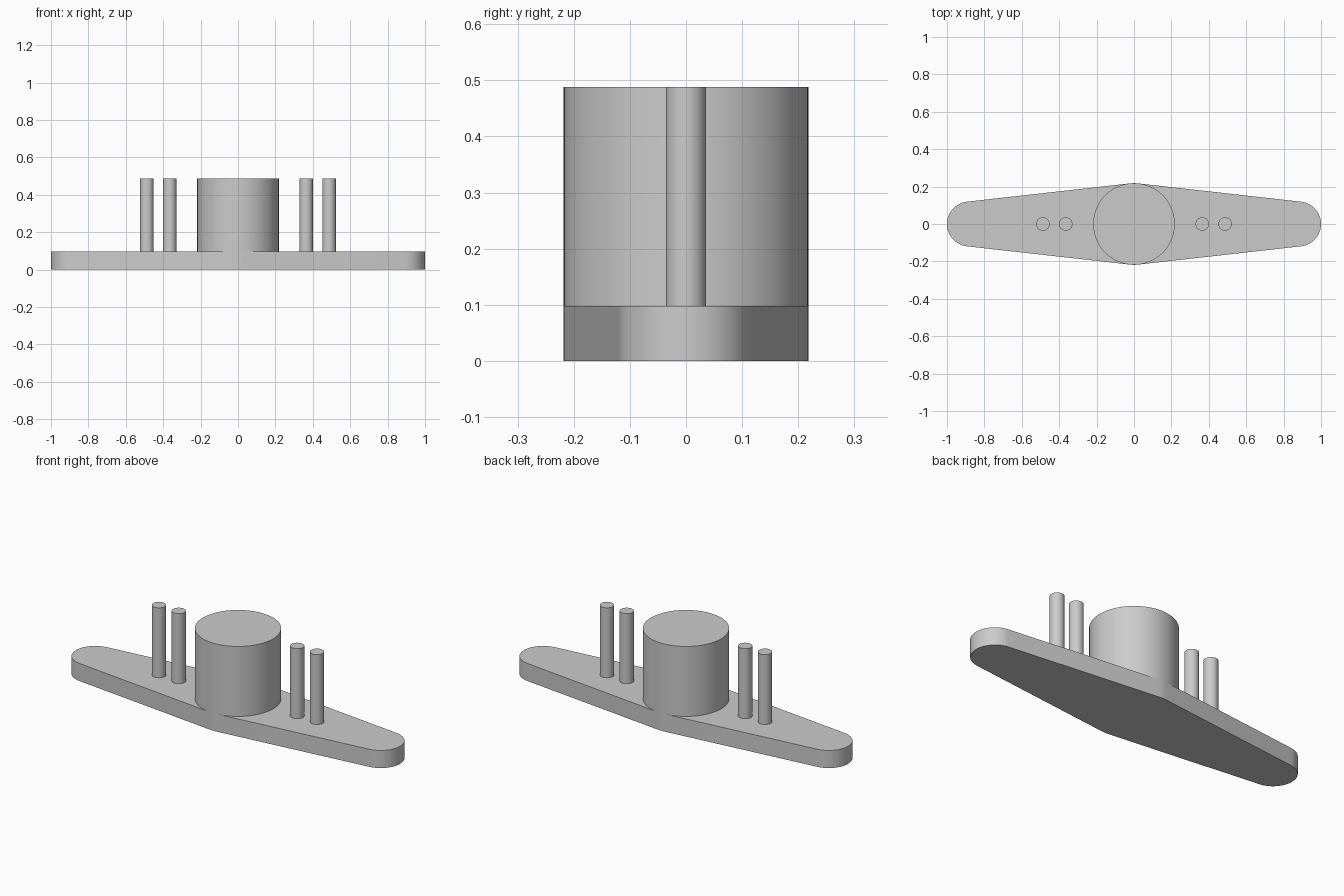
import bpy, bmesh, math

if "Cube" in bpy.data.objects:
    bpy.data.objects.remove(bpy.data.objects["Cube"])

PLATE_H, TOP = 0.098, 0.488
HUB_R, END_R, PIN_R = 0.218, 0.12, 0.036
END_X = 1 - END_R

grey = bpy.data.materials.new("plain grey")
grey.use_nodes = True
colour = (0.6, 0.6, 0.6, 1)
grey.diffuse_color = colour
grey.node_tree.nodes["Principled BSDF"].inputs["Base Color"].default_value = colour


def arc(cx, radius, start, end, steps):
    return [(cx + radius * math.cos(start + (end - start) * i / steps),
             radius * math.sin(start + (end - start) * i / steps))
            for i in range(steps + 1)]


def extrude(name, outline, bottom, top):
    bm = bmesh.new()
    face = bm.faces.new([bm.verts.new((x, y, bottom)) for x, y in outline])
    result = bmesh.ops.extrude_face_region(bm, geom=[face])
    verts = [v for v in result["geom"] if isinstance(v, bmesh.types.BMVert)]
    bmesh.ops.translate(bm, verts=verts, vec=(0, 0, top - bottom))
    bmesh.ops.recalc_face_normals(bm, faces=bm.faces)
    mesh = bpy.data.meshes.new(name)
    bm.to_mesh(mesh)
    bm.free()
    obj = bpy.data.objects.new(name, mesh)
    bpy.context.collection.objects.link(obj)
    mesh.materials.append(grey)
    bpy.ops.object.select_all(action='DESELECT')
    obj.select_set(True)
    bpy.context.view_layer.objects.active = obj
    bpy.ops.object.shade_smooth_by_angle(angle=math.radians(30))


def cylinder(name, x, radius, steps):
    extrude(name, arc(x, radius, 0, math.tau, steps)[:-1], PLATE_H, TOP)


# Tapered plate: round ends joined to the hub circle by tangent lines
t = math.acos((HUB_R - END_R) / END_X)
outline = (arc(END_X, END_R, -t, t, 32)
           + arc(0, HUB_R, t, math.pi - t, 8)
           + arc(-END_X, END_R, math.pi - t, math.pi + t, 32)
           + arc(0, HUB_R, math.pi + t, math.tau - t, 8))
extrude("base_plate", outline, 0, PLATE_H)

# Central hub
cylinder("hub", 0, HUB_R, 96)

# Pairs of pins on either side
for side, sign in (("left", 1), ("right", -1)):
    for place, x in (("inner", 0.365), ("outer", 0.487)):
        cylinder(f"{side}_{place}_pin", sign * x, PIN_R, 40)
